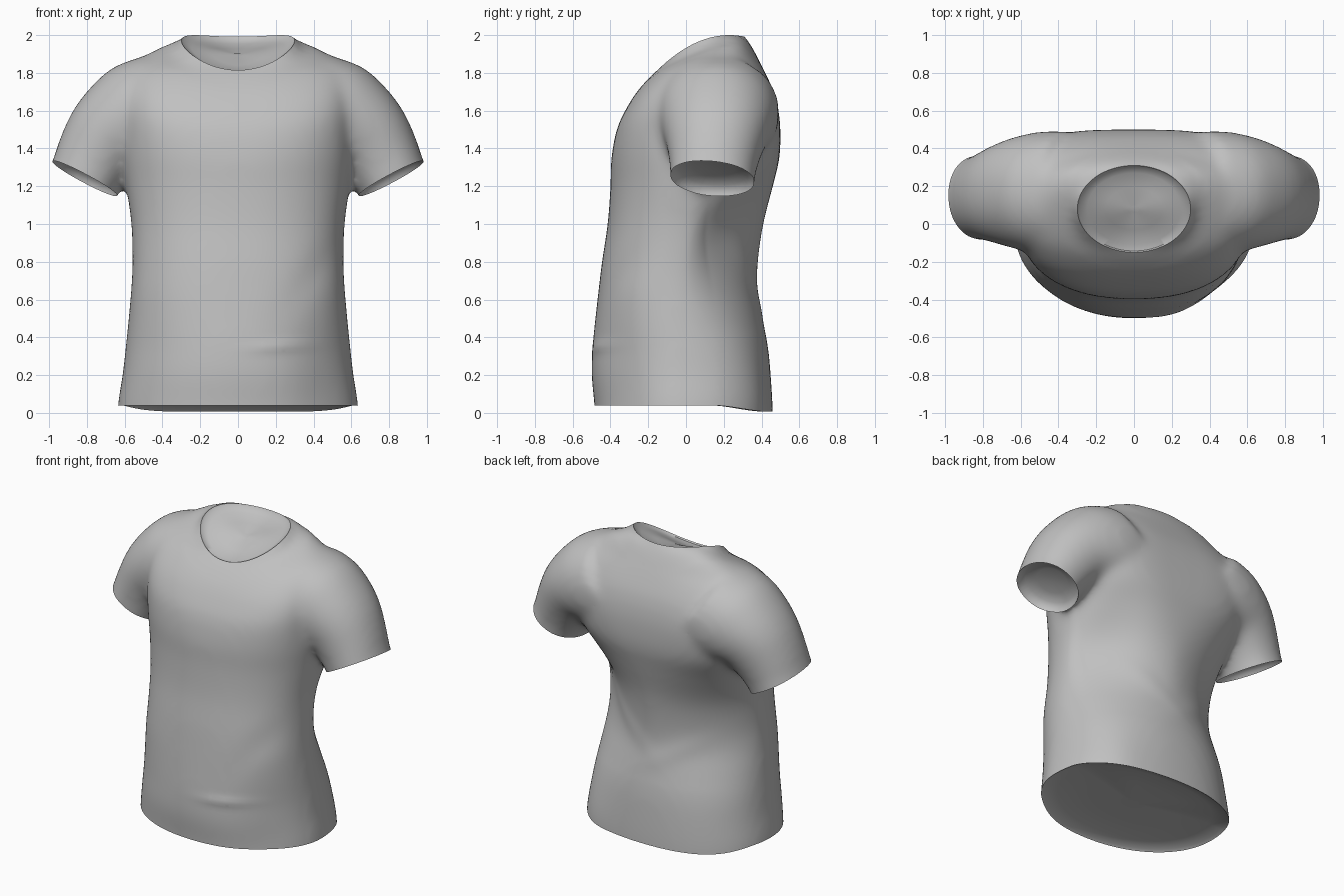
import bpy
import bmesh
from math import cos, sin, pi, exp, copysign
from mathutils import Vector

default_cube = bpy.data.objects.get("Cube")
if default_cube:
    bpy.data.objects.remove(default_cube, do_unlink=True)

SEGMENTS = 64

# Torso sections: height, half width, front y, back y, squareness of front and back
TORSO = [
    (-0.1, 0.64, -0.48, 0.46, 2.1, 2.3), (0.04, 0.637, -0.485, 0.46, 2.1, 2.3),
    (0.2, 0.612, -0.5, 0.45, 2.1, 2.3), (0.35, 0.595, -0.495, 0.435, 2.1, 2.2),
    (0.5, 0.58, -0.48, 0.405, 2.2, 2), (0.65, 0.567, -0.463, 0.378, 2.3, 1.8),
    (0.8, 0.56, -0.445, 0.382, 2.3, 1.7), (1, 0.566, -0.415, 0.41, 2.3, 1.8),
    (1.2, 0.592, -0.4, 0.46, 2.3, 2.3), (1.35, 0.61, -0.395, 0.495, 2.4, 3.1),
    (1.5, 0.61, -0.367, 0.5, 2.7, 3.8), (1.6, 0.61, -0.322, 0.49, 3, 3.8),
    (1.7, 0.61, -0.26, 0.465, 3, 3.4), (1.8, 0.6, -0.17, 0.42, 2.7, 2.8),
    (1.87, 0.53, -0.075, 0.385, 2.3, 2.3), (1.92, 0.44, 0.02, 0.36, 2.3, 2.3),
    (1.97, 0.34, 0.1, 0.33, 2.3, 2.3), (2.02, 0.22, 0.15, 0.29, 2.3, 2.3),
    (2.06, 0.1, 0.18, 0.26, 2.3, 2.3),
]

# Sleeve sections: outer x, outer z, inner x, inner z, front y, back y
SLEEVE = [
    (1.04, 1.21, 0.70, 1.03, -0.08, 0.36), (0.985, 1.33, 0.64, 1.15, -0.085, 0.365),
    (0.94, 1.46, 0.58, 1.23, -0.09, 0.39), (0.875, 1.6, 0.5, 1.3, -0.11, 0.43),
    (0.78, 1.725, 0.42, 1.3, -0.135, 0.465), (0.66, 1.83, 0.3, 1.3, -0.16, 0.49),
    (0.5, 1.89, 0.2, 1.35, -0.17, 0.49),
]

NECK_CENTRE, NECK_RX, NECK_RY = 0.08, 0.3, 0.23
CUFF_POINT = Vector((0.81, 0.14, 1.24))


def refine(rows, steps=4):
    """Smooth curve through the rows of a section table."""
    padded = [rows[0]] + rows + [rows[-1]]
    result = []
    for a, b, c, d in zip(padded, padded[1:], padded[2:], padded[3:]):
        for k in range(steps):
            t = k / steps
            result.append([q + t / 2 * (r - p + t * (2 * p - 5 * q + 4 * r - s + t * (3 * (q - r) + s - p)))
                           for p, q, r, s in zip(a, b, c, d)])
    return result + [rows[-1]]


def section(centre, across, depth, front_power, back_power):
    """Rounded closed section spanned by two half axes."""
    points = []
    for i in range(SEGMENTS):
        a = 2 * pi * i / SEGMENTS
        power = back_power if sin(a) > 0 else front_power
        u = copysign(abs(cos(a)) ** (2 / power), cos(a))
        v = copysign(abs(sin(a)) ** (2 / power), sin(a))
        points.append(centre + across * u + depth * v)
    return points


def loft(bm, sections):
    """Closed tube through a list of sections."""
    rings = [[bm.verts.new(p) for p in s] for s in sections]
    faces = [bm.faces.new(rings[0]), bm.faces.new(rings[-1])]
    for low, high in zip(rings, rings[1:]):
        for i in range(SEGMENTS):
            j = (i + 1) % SEGMENTS
            faces.append(bm.faces.new((low[i], low[j], high[j], high[i])))
    bmesh.ops.recalc_face_normals(bm, faces=faces)


def neck_radius(p):
    return ((p.x / NECK_RX) ** 2 + ((p.y - NECK_CENTRE) / NECK_RY) ** 2) ** 0.5


def cut(bm, point, normal, inside):
    """Slice the faces chosen by a rule and drop what lies beyond the plane."""
    faces = [f for f in bm.faces if inside(f.calc_center_median())]
    geom = set(faces)
    for f in faces:
        geom.update(f.verts)
        geom.update(f.edges)
    bmesh.ops.bisect_plane(bm, geom=list(geom), dist=1e-5, plane_co=point, plane_no=normal)
    beyond = []
    for f in bm.faces:
        c = f.calc_center_median()
        if inside(c) and (c - point).dot(normal) > 0:
            beyond.append(f)
    bmesh.ops.delete(bm, geom=beyond, context="FACES")


def line_opening(bm, inward, depth, inside):
    """Close an opening with a shallow dish set just behind its rim."""
    rim = [e for e in bm.edges if e.is_boundary and inside(e.verts[0].co)]
    for shrink, share in ((0.97, 0.3), (0.85, 0.4), (0.6, 0.22), (0.2, 0.08)):
        made = bmesh.ops.extrude_edge_only(bm, edges=rim)["geom"]
        rim = [e for e in made if isinstance(e, bmesh.types.BMEdge) and e.is_boundary]
        verts = {v for e in rim for v in e.verts}
        centre = sum((v.co for v in verts), Vector()) / len(verts)
        for v in verts:
            v.co = centre + (v.co - centre) * shrink + inward * depth * share
    bmesh.ops.holes_fill(bm, edges=rim, sides=0)


# Closed torso and sleeve volumes
bm = bmesh.new()
loft(bm, [section(Vector((0, (f + b) / 2, z)), Vector((w, 0, 0)), Vector((0, (b - f) / 2, 0)), pf, pb)
          for z, w, f, b, pf, pb in refine(TORSO)])
for side in (1, -1):
    rings = []
    for ox, oz, ix, iz, f, b in refine(SLEEVE):
        outer, inner = Vector((side * ox, 0, oz)), Vector((side * ix, 0, iz))
        middle = (outer + inner) / 2 + Vector((0, (f + b) / 2, 0))
        rings.append(section(middle, (outer - inner) / 2, Vector((0, (b - f) / 2, 0)), 2.1, 2.1))
    loft(bm, rings)
mesh = bpy.data.meshes.new("shirt")
bm.to_mesh(mesh)
bm.free()
shirt = bpy.data.objects.new("shirt", mesh)
bpy.context.collection.objects.link(shirt)

# Blend the volumes into one cloth surface
remesh = shirt.modifiers.new("blend", "REMESH")
remesh.mode = "VOXEL"
remesh.voxel_size = 0.022
soften = shirt.modifiers.new("soften", "SMOOTH")
soften.factor = 0.5
soften.iterations = 20
evaluated = shirt.evaluated_get(bpy.context.evaluated_depsgraph_get())
bm = bmesh.new()
bm.from_mesh(evaluated.to_mesh())
evaluated.to_mesh_clear()
shirt.modifiers.clear()

# Hem and cuff openings
cut(bm, Vector((0, 0, 0.04)), Vector((0, 0, -1)), lambda c: c.z < 0.2)
for side in (1, -1):
    point = Vector((side * CUFF_POINT.x, CUFF_POINT.y, CUFF_POINT.z))
    cut(bm, point, Vector((side * 0.47, -0.1, -0.88)).normalized(),
        lambda c: c.x * side > 0.615 and c.z > 0.9)

# Neck opening, drawn to a clean curved edge
hole = [f for f in bm.faces
        if f.calc_center_median().z > 1.6 and neck_radius(f.calc_center_median()) < 1]
bmesh.ops.delete(bm, geom=hole, context="FACES")
for v in bm.verts:
    if v.is_boundary and v.co.z > 1.7:
        r = neck_radius(v.co)
        v.co.x /= r
        v.co.y = NECK_CENTRE + (v.co.y - NECK_CENTRE) / r
        v.co.z = 2 - 1.28 * (v.co.y - 0.23) ** 2
collar = [v for v in bm.verts
          if not v.is_boundary and v.co.z > 1.7 and neck_radius(v.co) < 1.4]
for _ in range(12):
    bmesh.ops.smooth_vert(bm, verts=collar, factor=0.5,
                          use_axis_x=True, use_axis_y=True, use_axis_z=True)

# Soft folds: side of cloth, centre x and z, slope, length, thickness, depth
FOLDS = [
    (-1, 0.22, 0.35, 0.05, 0.16, 0.03, 0.009),
    (-1, 0.42, 0.75, 0.9, 0.15, 0.12, -0.008),
    (-1, 0.5, 0.15, 0, 0.18, 0.3, -0.03),
    (1, 0.48, 0.1, 0, 0.18, 0.25, 0.025),
    (1, 0.45, 0.95, 0, 0.18, 0.25, -0.05),
    (1, 0.2, 0.75, 0.7, 0.2, 0.07, 0.006),
    (1, -0.15, 0.62, -0.5, 0.22, 0.07, 0.006),
]
for v in bm.verts:
    x, y, z = v.co
    facing = 1 if y > 0 else -1
    fade = min(abs(y) / 0.15, 1)
    for cloth_side, cx, cz, slope, length, thick, depth in FOLDS:
        if cloth_side == facing:
            along = (x - cx) / length
            across = (z - cz - slope * (x - cx)) / thick
            v.co.y += facing * fade * depth * exp(-along * along - across * across)
    # Back of the hem hangs lower
    drop = min(max((y - 0.12) / 0.3, 0), 1)
    v.co.z -= 0.037 * drop * drop * (3 - 2 * drop) * max(0, 1 - z / 0.4)

# Linings inside the hem, neck and cuffs
line_opening(bm, Vector((0, 0, 1)), 0.045, lambda p: p.z < 0.3)
line_opening(bm, Vector((0, 0.05, -1)), 0.04, lambda p: p.z > 1.7)
for side in (1, -1):
    line_opening(bm, Vector((-side * 0.47, 0.1, 0.88)), 0.07, lambda p: p.x * side > 0.6)
bmesh.ops.recalc_face_normals(bm, faces=bm.faces[:])
bm.to_mesh(mesh)
bm.free()

# Plain grey cloth
cloth = bpy.data.materials.new("grey_cloth")
cloth.use_nodes = True
colour = (0.53, 0.53, 0.53, 1)
cloth.diffuse_color = colour
cloth.node_tree.nodes["Principled BSDF"].inputs["Base Color"].default_value = colour
mesh.materials.clear()
mesh.materials.append(cloth)
for polygon in mesh.polygons:
    polygon.material_index = 0
    polygon.use_smooth = True
mesh.set_sharp_from_angle(angle=0.8)
